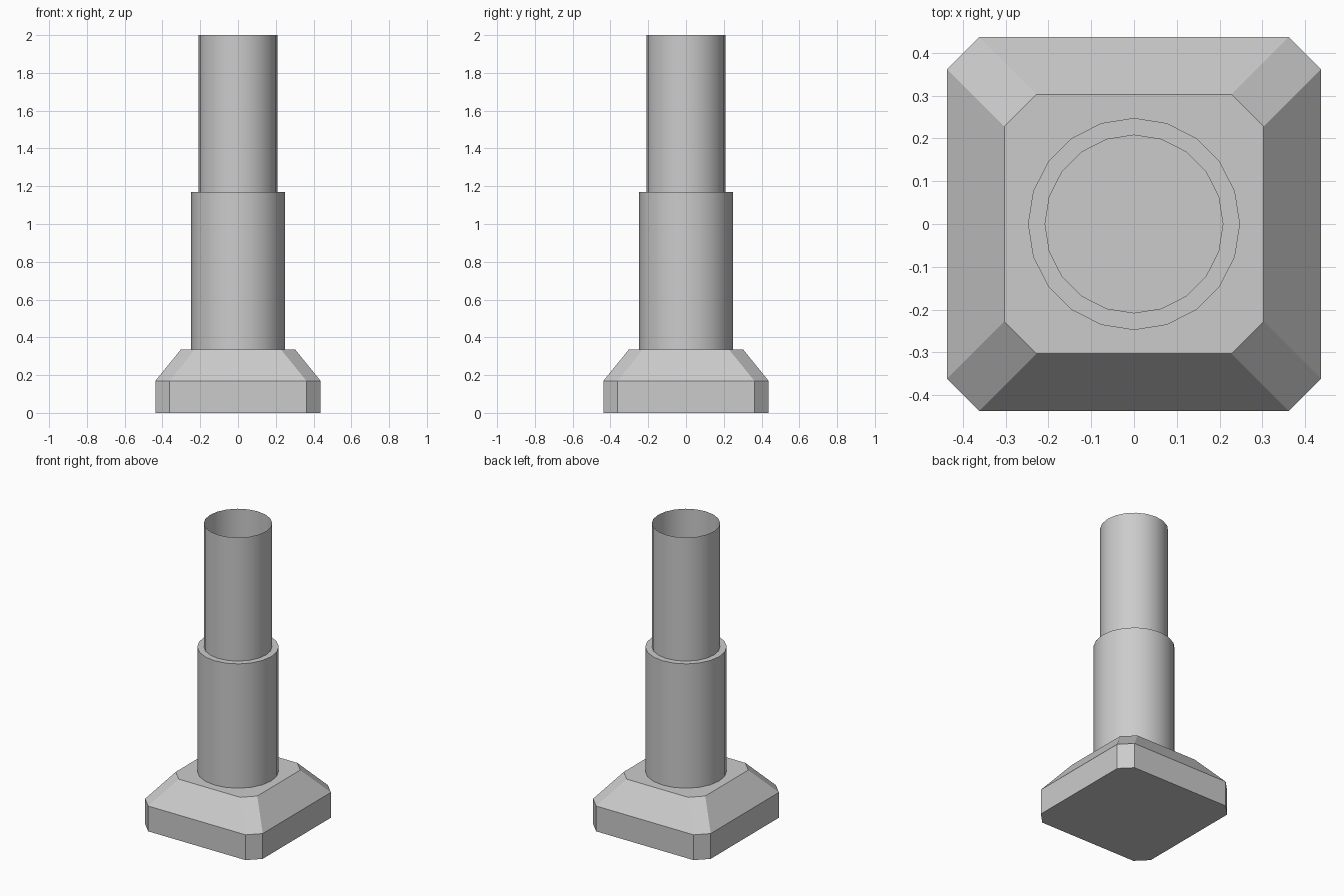
import bpy, math

if "Cube" in bpy.data.objects:
    bpy.data.objects.remove(bpy.data.objects["Cube"])


def make_object(name, rings, caps, smooth):
    """Skin equal-length rings of points; caps lists the ring indices to close."""
    n = len(rings[0])
    verts = [v for ring in rings for v in ring]
    faces = []
    for r in range(len(rings) - 1):
        for i in range(n):
            j = (i + 1) % n
            faces.append((r * n + i, r * n + j, (r + 1) * n + j, (r + 1) * n + i))
    for c in caps:
        loop = [c * n + i for i in range(n)]
        faces.append(loop[::-1] if c == 0 else loop)
    mesh = bpy.data.meshes.new(name)
    mesh.from_pydata(verts, [], faces)
    obj = bpy.data.objects.new(name, mesh)
    bpy.context.collection.objects.link(obj)
    if smooth:
        bpy.ops.object.select_all(action='DESELECT')
        obj.select_set(True)
        bpy.context.view_layer.objects.active = obj
        bpy.ops.object.shade_smooth_by_angle(angle=math.radians(30))
    return obj


def octagon(half, corner, z):
    """Square with clipped corners, counter-clockwise."""
    a, b = half, half - corner
    return [(a, -b, z), (a, b, z), (b, a, z), (-b, a, z),
            (-a, b, z), (-a, -b, z), (-b, -a, z), (b, -a, z)]


def circle(radius, z, sides=20):
    return [(radius * math.cos(2 * math.pi * i / sides),
             radius * math.sin(2 * math.pi * i / sides), z) for i in range(sides)]


# Base: clipped square block with a sloped upper half
make_object("base", [octagon(0.437, 0.075, 0), octagon(0.437, 0.075, 0.17),
                     octagon(0.303, 0.075, 0.335)], [0, 2], False)

# Stepped pipe: wide lower sleeve, flat shoulder, narrow upper tube, open at the top
make_object("stepped_pipe", [circle(0.248, 0.335), circle(0.248, 1.17),
                             circle(0.208, 1.17), circle(0.208, 2.0)], [], True)
